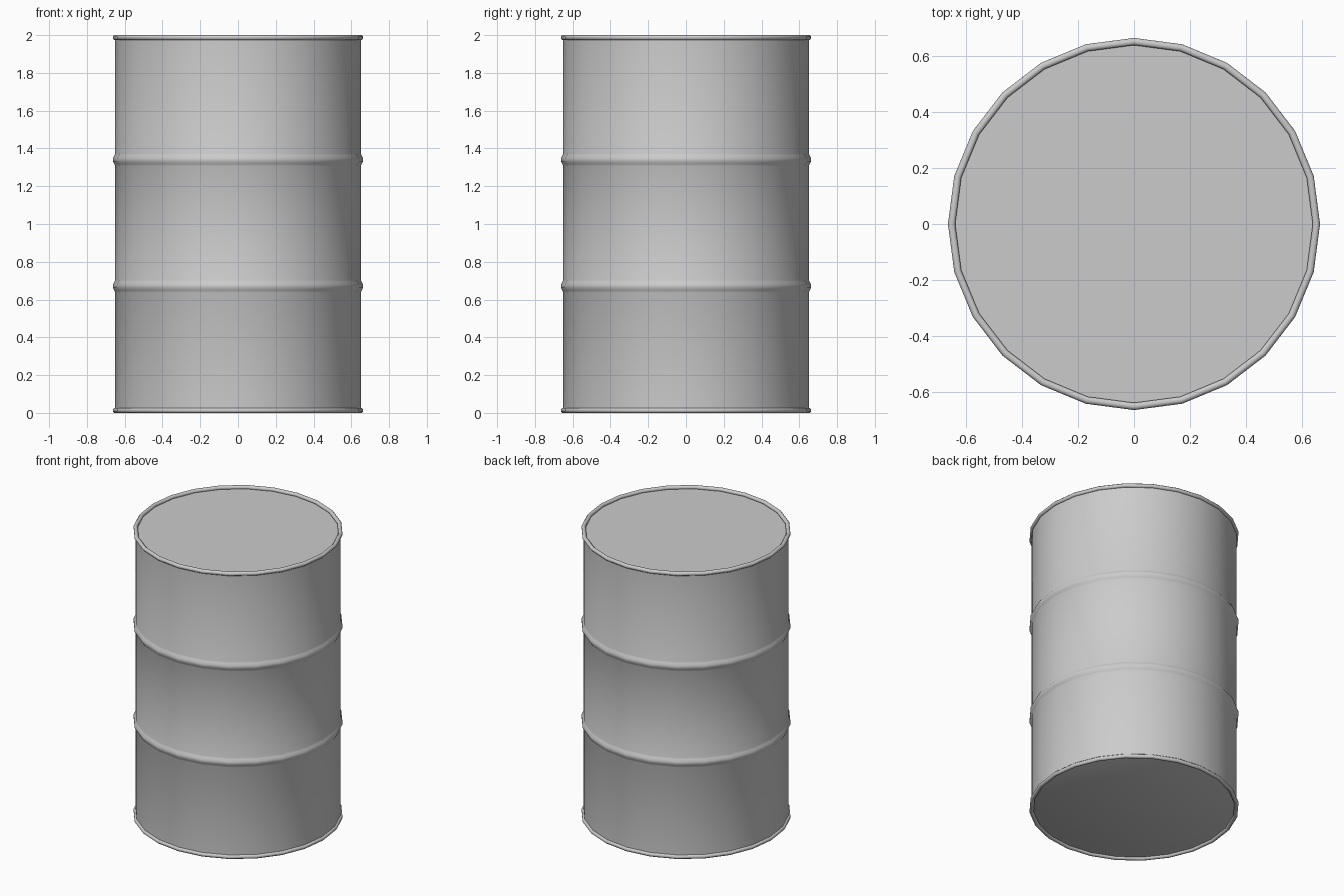
import bpy, bmesh, math

if "Cube" in bpy.data.objects:
    bpy.data.objects.remove(bpy.data.objects["Cube"])

SIDES = 24


def lathe(name, profile, closed=False, cap=False):
    """Spin an (r, z) profile around z; optionally close the loop or cap the ends."""
    bm = bmesh.new()
    rings = []
    for r, z in profile:
        rings.append([bm.verts.new((r * math.cos(2 * math.pi * i / SIDES),
                                    r * math.sin(2 * math.pi * i / SIDES), z))
                      for i in range(SIDES)])
    pairs = list(zip(rings, rings[1:]))
    if closed:
        pairs.append((rings[-1], rings[0]))
    for a, b in pairs:
        for i in range(SIDES):
            j = (i + 1) % SIDES
            bm.faces.new((a[i], a[j], b[j], b[i]))
    if cap:
        bm.faces.new(rings[0][::-1])
        bm.faces.new(rings[-1])
    bmesh.ops.recalc_face_normals(bm, faces=bm.faces)
    me = bpy.data.meshes.new(name)
    bm.to_mesh(me)
    bm.free()
    ob = bpy.data.objects.new(name, me)
    bpy.context.collection.objects.link(ob)
    bpy.ops.object.select_all(action='DESELECT')
    ob.select_set(True)
    bpy.context.view_layer.objects.active = ob
    bpy.ops.object.shade_smooth_by_angle(angle=math.radians(50))
    return ob


# Drum body with two rolled ribs, flat recessed lid and base
R = 0.65
body = [(R - 0.012, 0.015), (R, 0.02)]
for zc in (0.67, 1.34):
    body += [(R, zc - 0.034), (R + 0.005, zc - 0.022), (R + 0.013, zc - 0.008),
             (R + 0.013, zc + 0.008), (R + 0.005, zc + 0.022), (R, zc + 0.034)]
body += [(R, 1.98), (R - 0.012, 1.98)]
lathe("drum_body", body, cap=True)

# Rolled rims at the top and bottom
for name, zc in (("top_rim", 1.987), ("bottom_rim", 0.013)):
    ring = [(R + 0.014 * math.cos(math.radians(a)), zc + 0.014 * math.sin(math.radians(a)))
            for a in (22.5 + 45 * k for k in range(8))]
    lathe(name, ring, closed=True)
